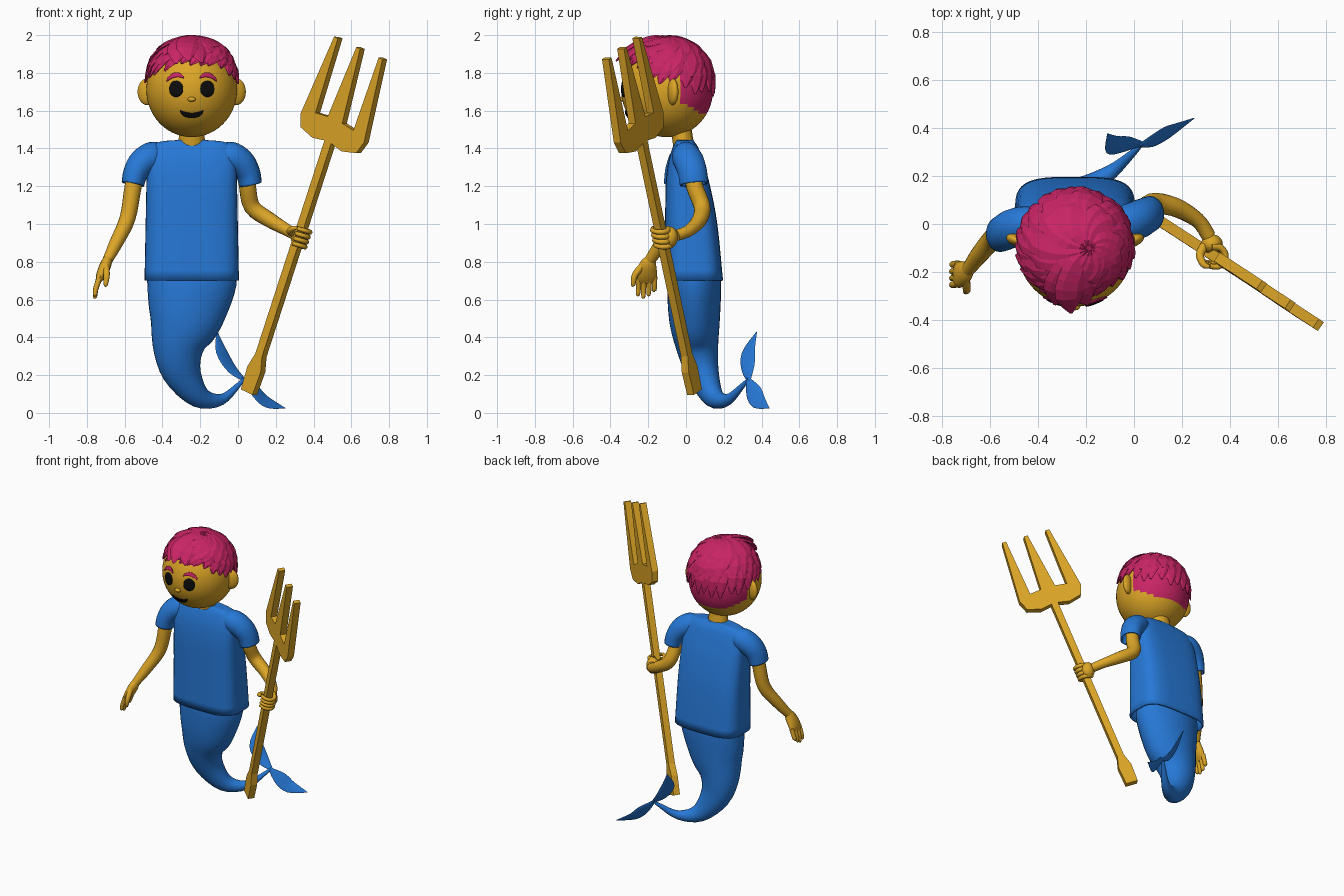
import bpy, bmesh, math, random
from mathutils import Vector as V

random.seed(4)
if "Cube" in bpy.data.objects:
    bpy.data.objects.remove(bpy.data.objects["Cube"])


def material(name, rgb):
    m = bpy.data.materials.new(name)
    m.use_nodes = True
    m.diffuse_color = (*rgb, 1)
    m.node_tree.nodes["Principled BSDF"].inputs["Base Color"].default_value = (*rgb, 1)
    return m


blue = material("blue", (0.02, 0.19, 0.68))
gold = material("golden", (0.72, 0.38, 0.02))
pink = material("raspberry", (0.58, 0.018, 0.13))
black = material("black", (0.004, 0.004, 0.004))


def finish(name, bm, mats, smooth=True):
    bmesh.ops.recalc_face_normals(bm, faces=bm.faces)
    me = bpy.data.meshes.new(name)
    bm.to_mesh(me)
    bm.free()
    for m in mats:
        me.materials.append(m)
    if smooth:
        me.shade_smooth()
        me.set_sharp_from_angle(angle=math.radians(45))
    ob = bpy.data.objects.new(name, me)
    bpy.context.collection.objects.link(ob)
    return ob


def spline(keys, steps):
    """Catmull-Rom through rows of numbers."""
    out = []
    for i in range(len(keys) - 1):
        a, b, c, d = (keys[min(max(j, 0), len(keys) - 1)] for j in (i - 1, i, i + 1, i + 2))
        for s in range(steps):
            t = s / steps
            out.append([q + 0.5 * t * (r - p + t * (2*p - 5*q + 4*r - w + t * (3*(q - r) + w - p)))
                        for p, q, r, w in zip(a, b, c, d)])
    return out + [list(keys[-1])]


def tube(name, keys, mat, ref=(0, 1, 0), n=16, steps=4, power=2, flat=False,
         open_end=None, smooth=True):
    """Loft ellipses along keys of (x, y, z, side radius, ref radius)."""
    rows = spline(keys, steps)
    pts = [V(r[:3]) for r in rows]
    bm, rings = bmesh.new(), []
    for i, r in enumerate(rows):
        t = (pts[min(i + 1, len(pts) - 1)] - pts[max(i - 1, 0)]).normalized()
        u = V((1, 0, 0)) if flat else t.cross(V(ref)).normalized()
        w = V((0, 1, 0)) if flat else u.cross(t).normalized()
        ring = []
        for k in range(n):
            c, s = math.cos(math.tau * k / n), math.sin(math.tau * k / n)
            c, s = (math.copysign(abs(q) ** (2 / power), q) for q in (c, s))
            ring.append(bm.verts.new(pts[i] + u * c * max(r[3], 0.001) + w * s * max(r[4], 0.001)))
        rings.append(ring)
    for a, b in zip(rings, rings[1:]):
        for k in range(n):
            bm.faces.new((a[k], a[(k + 1) % n], b[(k + 1) % n], b[k]))
    for side in (0, -1):
        if side != open_end:
            bm.faces.new(rings[side])
    ob = finish(name, bm, [mat], smooth)
    if open_end is not None:
        mod = ob.modifiers.new("cloth", "SOLIDIFY")
        mod.thickness = 0.01
    return ob


def ball(name, loc, size, mats, turn=0, seg=24, rule=None):
    bm = bmesh.new()
    bmesh.ops.create_uvsphere(bm, u_segments=seg, v_segments=seg * 2 // 3, radius=1)
    for v in bm.verts:
        v.co = V(a * b for a, b in zip(v.co, size))
    if rule:
        for f in bm.faces:
            f.material_index = rule(f.calc_center_median() + V(loc))
    ob = finish(name, bm, mats)
    ob.location = loc
    ob.rotation_euler.z = turn
    return ob


CX = -0.245
HEAD, HSIZE = V((CX, -0.1, 1.71)), (0.24, 0.243, 0.25)

# Shirt body, sleeves and tail
tube("shirt", [(CX, 0.043, 0.7, 0.25, 0.153), (CX, 0.028, 1.0, 0.244, 0.138),
               (CX, 0.01, 1.2, 0.24, 0.118), (CX, 0, 1.32, 0.235, 0.095),
               (CX, -0.003, 1.4, 0.215, 0.07), (CX, -0.005, 1.435, 0.17, 0.05),
               (CX, -0.005, 1.445, 0.06, 0.045)], blue, n=40, power=3.6, flat=True, open_end=0)
for side, name in ((-1, "right"), (1, "left")):
    tube(name + "_sleeve", [(CX + side * x, y * -side, z, r, q) for x, y, z, r, q in (
        (0.13, 0, 1.37, 0.05, 0.05), (0.2, 0, 1.36, 0.077, 0.075),
        (0.26, -0.018, 1.325, 0.075, 0.08), (0.297, -0.035, 1.27, 0.066, 0.077),
        (0.312, -0.042, 1.21, 0.06, 0.075))], blue, n=20, open_end=-1)
tube("tail", [(CX, 0.04, 0.8, 0.22, 0.12), (CX, 0.043, 0.7, 0.238, 0.142),
              (-0.278, 0.045, 0.5, 0.196, 0.135), (-0.315, 0.06, 0.35, 0.138, 0.112),
              (-0.295, 0.09, 0.21, 0.102, 0.085), (-0.205, 0.145, 0.085, 0.06, 0.055),
              (-0.09, 0.22, 0.07, 0.03, 0.03), (0, 0.3, 0.145, 0.014, 0.014),
              (0.03, 0.33, 0.18, 0.008, 0.008)], blue, n=32)

# Tail fin lobes
FIN = (0.64, -0.6, 0.47)
tube("upper_fin", [(0.04, 0.335, 0.17, 0.008, 0.006), (-0.03, 0.33, 0.23, 0.04, 0.006),
                   (-0.085, 0.33, 0.32, 0.046, 0.005), (-0.11, 0.375, 0.43, 0.002, 0.002)],
     blue, FIN, n=12)
tube("lower_fin", [(0.02, 0.325, 0.185, 0.008, 0.006), (0.09, 0.355, 0.115, 0.045, 0.006),
                   (0.15, 0.385, 0.06, 0.042, 0.005), (0.25, 0.44, 0.025, 0.002, 0.002)],
     blue, FIN, n=12)


# Head with the hairline painted at the back
def hairline(p):
    if p.y > -0.03:
        return int(p.z > max(1.58, 1.63 - p.y * 0.6))
    return int(p.z > 1.86)


ball("head", HEAD, HSIZE, [gold, pink], seg=64, rule=hairline)
tube("neck", [(CX, -0.01, 1.4, 0.075, 0.055), (CX, -0.03, 1.53, 0.06, 0.055)], gold, steps=1)
for side, name in ((-1, "right"), (1, "left")):
    ball(name + "_ear", (CX + side * 0.237, -0.07, 1.7), (0.052, 0.026, 0.07), [gold], side * 0.35)
ball("nose", (CX, -0.343, 1.66), (0.022, 0.016, 0.013), [gold], seg=12)


# Face details as thin plates hugging the head
def decal(name, x0, x1, low, high, mat, lift=0.006, n=18, rows=5):
    bm, grid = bmesh.new(), []
    for i in range(n + 1):
        s = -math.cos(math.pi * i / n)
        x = (x0 + x1) / 2 + s * (x1 - x0) / 2
        col = []
        for j in range(rows + 1):
            z = low(s) + (high(s) - low(s) + 0.0005) * j / rows
            d = 1 - (x / HSIZE[0]) ** 2 - ((z - HEAD.z) / HSIZE[2]) ** 2
            col.append(bm.verts.new((CX + x, HEAD.y - HSIZE[1] * math.sqrt(d) - lift, z)))
        grid.append(col)
    for a, b in zip(grid, grid[1:]):
        for j in range(rows):
            bm.faces.new((a[j], b[j], b[j + 1], a[j + 1]))
    finish(name, bm, [mat]).modifiers.new("plate", "SOLIDIFY").thickness = 0.006


def arc(s):
    return math.sqrt(max(0, 1 - s * s))


for side, name in ((-1, "right"), (1, "left")):
    x = side * 0.083
    decal(name + "_eye", x - 0.037, x + 0.037, lambda s: 1.715 - 0.043 * arc(s),
          lambda s: 1.715 + 0.043 * arc(s), black)
    x = side * 0.088
    decal(name + "_eyebrow", x - 0.046, x + 0.046,
          lambda s: 1.778 - 0.016 * s * s - 0.008 * s * side,
          lambda s: 1.782 + 0.02 * arc(s) - 0.016 * s * s - 0.008 * s * side, pink, 0.01)
decal("mouth", -0.06, 0.06, lambda s: 1.602 - 0.038 * arc(s),
      lambda s: 1.588 + 0.014 * s * s, black)


# Hair locks sweeping from the crown
def lock(name, end, r0, r1, width, swirl):
    crown = V((0.2, 0, 0.98)).normalized()
    end = V(end).normalized()
    axis = crown.cross(end).normalized()
    keys = []
    for i, w in enumerate((0.35, 0.85, 1, 0.95, 0.12)):
        t = i / 4
        d = crown.slerp(end, t) + axis * swirl * math.sin(math.pi * t)
        p = HEAD + d.normalized() * (r0 + (r1 - r0) * t)
        keys.append((*p, width * w, 0.014 if i < 4 else 0.004))
    tube(name, keys, pink, crown.slerp(end, 0.5), n=6, steps=2, smooth=False)


for layer, count, raise_by, top, tip in ((0, 26, 0, 0.262, 0.25), (1, 20, 17, 0.272, 0.262),
                                         (2, 13, 36, 0.277, 0.27)):
    for i in range(count):
        az = math.tau * (i + 0.5 * layer + random.uniform(-0.25, 0.25)) / count
        c = math.cos(az)
        el = math.radians(7 + 20 * c + 8 * c * c + raise_by * (1 - 0.3 * c) + random.uniform(-4, 4))
        lock("hair_lock", (math.sin(az) * math.cos(el), -c * math.cos(el), math.sin(el)),
             top, tip, 0.05 + 0.006 * layer, 0.12)
for x, z, r in ((-0.05, 0.48, 0.31), (-0.3, 0.5, 0.285), (0.2, 0.52, 0.28)):
    lock("fringe_lock", (x, -0.85, z), 0.27, r, 0.06, -0.15)

# Right arm and open hand
tube("right_arm", [(-0.53, -0.03, 1.3, 0.045, 0.045), (-0.555, -0.04, 1.2, 0.045, 0.047),
                   (-0.585, -0.06, 1.03, 0.042, 0.045), (-0.645, -0.13, 0.9, 0.036, 0.038),
                   (-0.69, -0.19, 0.81, 0.027, 0.03)], gold)
tube("right_palm", [(-0.685, -0.18, 0.83, 0.02, 0.02), (-0.7, -0.2, 0.785, 0.03, 0.045),
                    (-0.725, -0.21, 0.73, 0.026, 0.056), (-0.742, -0.21, 0.69, 0.013, 0.048)], gold)
for i in range(4):
    y = -0.25 + i * 0.028
    tip = 0.615 + 0.012 * abs(i - 1) + 0.01 * (i == 3)
    tube("right_finger", [(-0.732, y, 0.72, 0.015, 0.015), (-0.752, y - 0.002, 0.66, 0.014, 0.014),
                          (-0.757, y - 0.004, tip, 0.011, 0.011),
                          (-0.757, y - 0.004, tip - 0.01, 0.003, 0.003)], gold, n=10)
tube("right_thumb", [(-0.7, -0.23, 0.78, 0.018, 0.018), (-0.695, -0.27, 0.73, 0.017, 0.017),
                     (-0.7, -0.28, 0.68, 0.012, 0.012), (-0.7, -0.28, 0.668, 0.003, 0.003)],
     gold, (1, 0, 0), n=10)

# Trident: one mirrored outline, extruded
BUTT = V((0.058, 0.045, 0.11))
A = V((0.592, -0.385, 1.825)).normalized()
U = V((0.776, -0.528, -0.347))
U = (U - A * U.dot(A)).normalized()
N = A.cross(U)
half = [(0.04, 0), (0.045, 0.13), (0.023, 0.21), (0.023, 1.42), (0.1, 1.405), (0.19, 1.43),
        (0.217, 1.5), (0.166, 1.953), (0.14, 1.953), (0.13, 1.535), (0.05, 1.545), (0.013, 1.953)]
bm = bmesh.new()
face = bm.faces.new([bm.verts.new(BUTT + U * u + A * v - N * 0.022)
                     for u, v in half + [(-u, v) for u, v in reversed(half)]])
new = bmesh.ops.extrude_face_region(bm, geom=[face])["geom"]
bmesh.ops.translate(bm, vec=N * 0.044, verts=[g for g in new if isinstance(g, bmesh.types.BMVert)])
finish("trident", bm, [gold], False)

# Left arm gripping the shaft
BEND = (0.9, 0.24, 0.4)
tube("left_arm", [(0.035, 0.03, 1.3, 0.045, 0.045), (0.05, 0.045, 1.2, 0.045, 0.045),
                  (0.075, 0.085, 1.09, 0.044, 0.044), (0.17, 0.07, 1.02, 0.04, 0.04),
                  (0.265, 0.015, 0.965, 0.032, 0.032), (0.31, -0.05, 0.94, 0.03, 0.03)], gold, BEND)
grip = BUTT + A * 0.88
ball("left_palm", grip + V((0.0, 0.045, 0.0)), (0.045, 0.04, 0.055), [gold])
for i in range(4):
    c = grip + A * (i - 1.5) * 0.028
    keys = []
    for k in range(6):
        ang = math.radians(110 - 46 * k)
        p = c + V((math.cos(ang), math.sin(ang), -0.3 * math.cos(ang))) * 0.044
        keys.append((*p, 0.016 - 0.001 * k, 0.016 - 0.001 * k))
    tube("left_finger", keys, gold, A, n=10, steps=2)
tube("left_thumb", [(*(grip + V(p)), r, r) for *p, r in (
    (-0.03, 0.04, 0.02, 0.02), (-0.05, 0, 0.03, 0.018), (-0.035, -0.04, 0.045, 0.014),
    (-0.01, -0.05, 0.05, 0.008))], gold, A, n=10)
